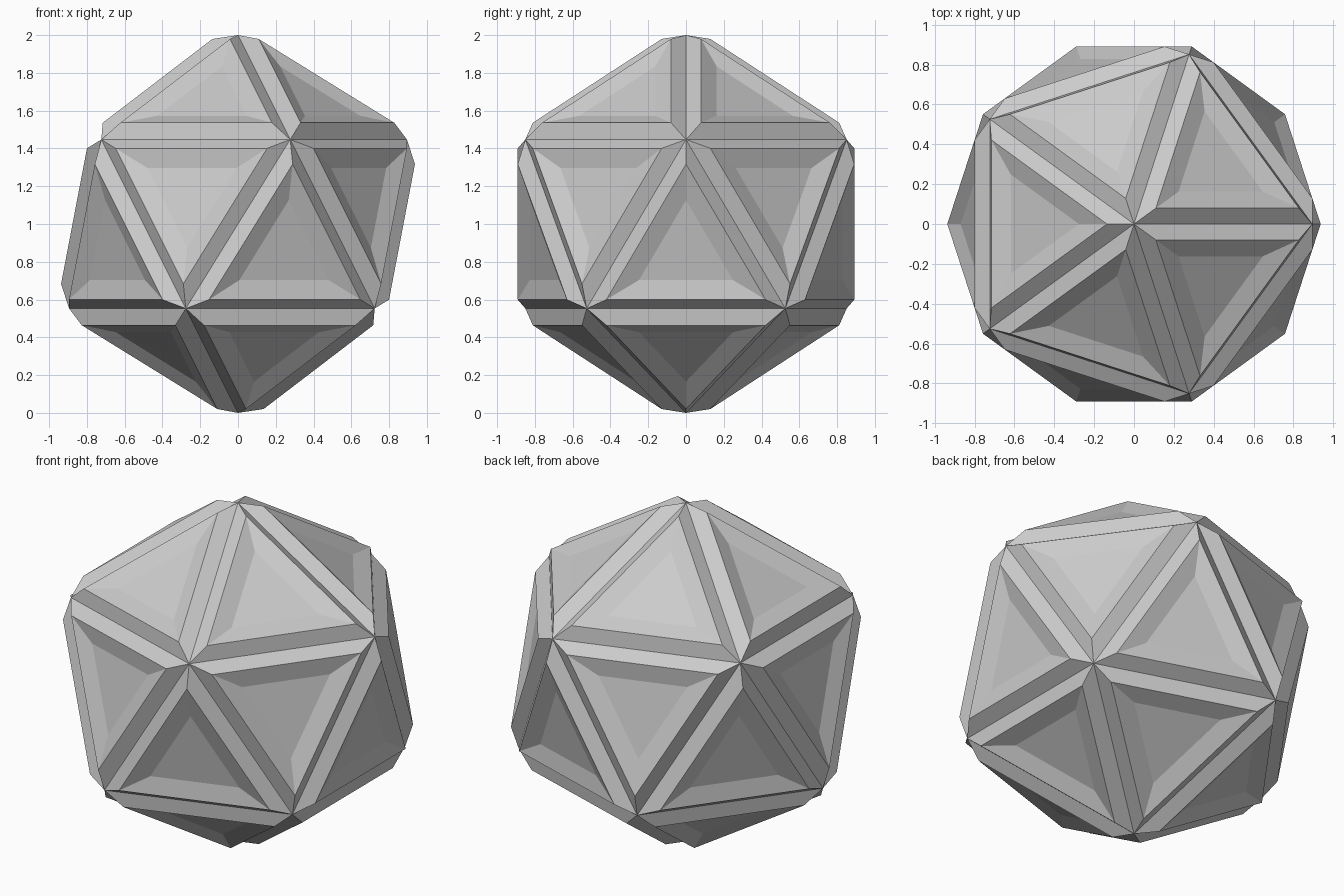
import bpy, bmesh
from mathutils import Matrix

if "Cube" in bpy.data.objects:
    bpy.data.objects.remove(bpy.data.objects["Cube"])

# Faceted ball: 20-sided icosahedron standing on its lower point
bm = bmesh.new()
bmesh.ops.create_icosphere(bm, subdivisions=1, radius=1.0,
                           matrix=Matrix.Translation((0, 0, 1)))
panels = bm.faces[:]

# Raised rim on every face (leaves V grooves along the edges),
# then a shallow recessed panel inside each rim
for width, height in ((0.06, 0.066), (0.10, -0.03)):
    bmesh.ops.inset_individual(bm, faces=panels, thickness=width,
                               depth=height, use_even_offset=True)

mesh = bpy.data.meshes.new("panelled_ball")
bm.to_mesh(mesh)
bm.free()
ball = bpy.data.objects.new("panelled_ball", mesh)
bpy.context.collection.objects.link(ball)
